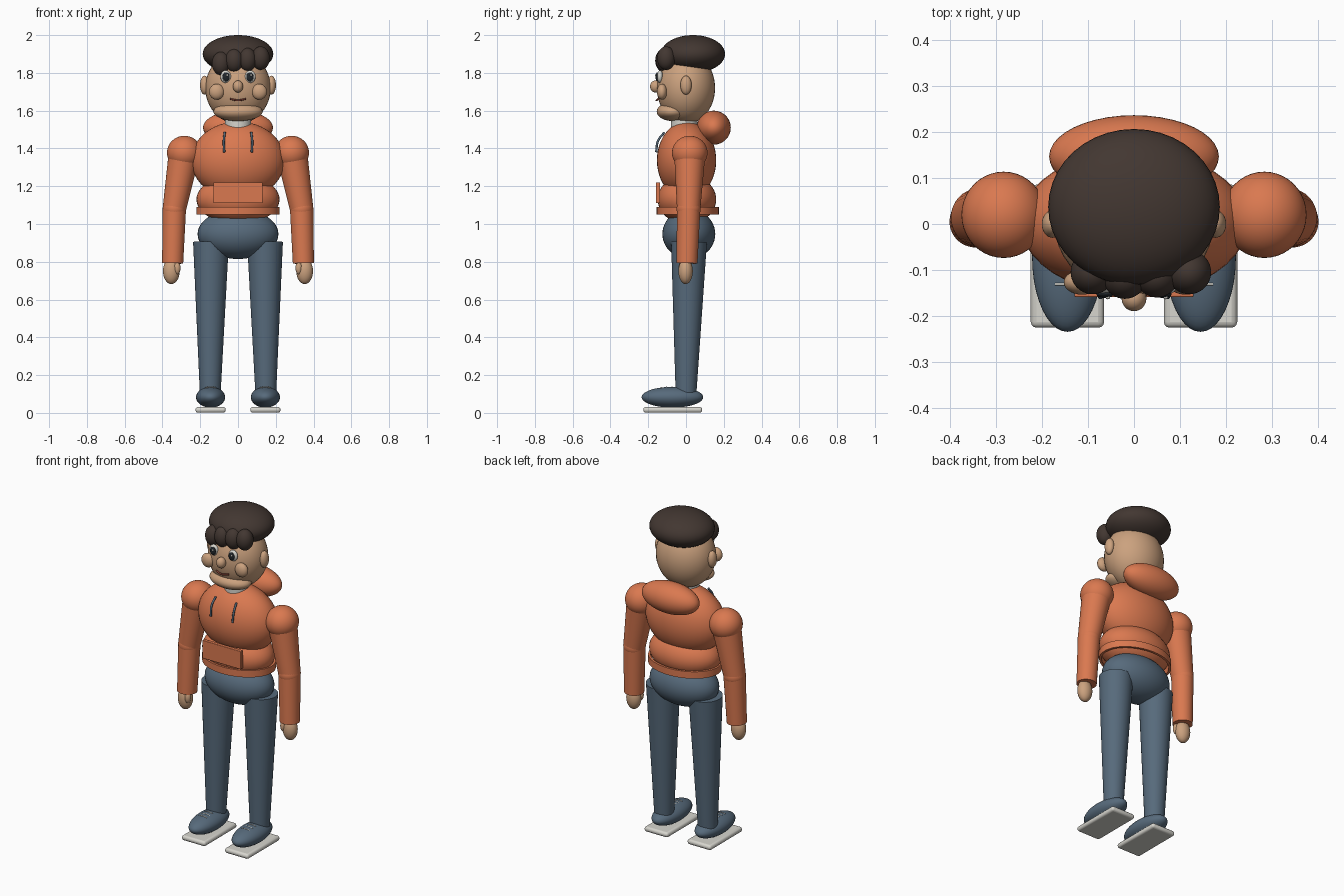
import bpy
import bmesh
from math import cos, sin, tau
from mathutils import Vector

cube = bpy.data.objects.get("Cube")
if cube:
    bpy.data.objects.remove(cube, do_unlink=True)


def material(name, rgb):
    m = bpy.data.materials.new(name)
    m.use_nodes = True
    color = (*rgb, 1)
    m.diffuse_color = color
    bsdf = next(n for n in m.node_tree.nodes if n.type == 'BSDF_PRINCIPLED')
    bsdf.inputs["Base Color"].default_value = color
    return m


SKIN = material("skin", (0.60, 0.36, 0.21))
HAIR = material("dark_brown_hair", (0.055, 0.038, 0.031))
ORANGE = material("orange_fleece", (0.70, 0.19, 0.08))
DENIM = material("slate_blue", (0.095, 0.145, 0.20))
PALE = material("pale_grey", (0.68, 0.67, 0.62))
DARK = material("near_black", (0.015, 0.02, 0.025))
LIP = material("lip_brown", (0.25, 0.06, 0.04))


def finish(name, bm, mat):
    me = bpy.data.meshes.new(name)
    bm.to_mesh(me)
    bm.free()
    ob = bpy.data.objects.new(name, me)
    bpy.context.collection.objects.link(ob)
    me.materials.append(mat)
    bpy.ops.object.select_all(action='DESELECT')
    ob.select_set(True)
    bpy.context.view_layer.objects.active = ob
    bpy.ops.object.shade_smooth_by_angle(angle=0.7)
    return ob


def ball(name, center, radii, mat):
    bm = bmesh.new()
    bmesh.ops.create_uvsphere(bm, u_segments=40, v_segments=24, radius=1)
    bmesh.ops.scale(bm, vec=radii, verts=bm.verts)
    bmesh.ops.translate(bm, vec=center, verts=bm.verts)
    return finish(name, bm, mat)


def limb(name, start, end, r1, r2, mat, segments=36):
    """Tapered cylinder between two points."""
    a, b = Vector(start), Vector(end)
    bm = bmesh.new()
    bmesh.ops.create_cone(bm, cap_ends=True, segments=segments,
                          radius1=r1, radius2=r2, depth=(b - a).length)
    turn = (b - a).to_track_quat('Z', 'Y').to_matrix()
    bmesh.ops.rotate(bm, cent=(0, 0, 0), matrix=turn, verts=bm.verts)
    bmesh.ops.translate(bm, vec=(a + b) / 2, verts=bm.verts)
    return finish(name, bm, mat)


def block(name, center, size, mat, bevel):
    bm = bmesh.new()
    bmesh.ops.create_cube(bm, size=1)
    bmesh.ops.scale(bm, vec=size, verts=bm.verts)
    bmesh.ops.translate(bm, vec=center, verts=bm.verts)
    ob = finish(name, bm, mat)
    mod = ob.modifiers.new("Bevel", 'BEVEL')
    mod.width = bevel
    mod.segments = 3
    return ob


def band(name, center, rx, ry, height, wall, mat, n=56):
    """Open elliptical ring with a thin wall."""
    bm = bmesh.new()
    cx, cy, cz = center
    rings = []
    for inset, dz in ((0, -1), (0, 1), (wall, 1), (wall, -1)):
        rings.append([bm.verts.new((cx + (rx - inset) * cos(tau * i / n),
                                    cy + (ry - inset) * sin(tau * i / n),
                                    cz + dz * height / 2)) for i in range(n)])
    for k in range(4):
        a, b = rings[k], rings[(k + 1) % 4]
        for i in range(n):
            j = (i + 1) % n
            bm.faces.new((a[i], a[j], b[j], b[i]))
    return finish(name, bm, mat)


def cord(name, points, radius, mat):
    cu = bpy.data.curves.new(name, 'CURVE')
    cu.dimensions = '3D'
    cu.bevel_depth = radius
    cu.bevel_resolution = 3
    cu.use_fill_caps = True
    sp = cu.splines.new('BEZIER')
    sp.bezier_points.add(len(points) - 1)
    for bp, p in zip(sp.bezier_points, points):
        bp.co = p
        bp.handle_left_type = bp.handle_right_type = 'AUTO'
    ob = bpy.data.objects.new(name, cu)
    bpy.context.collection.objects.link(ob)
    cu.materials.append(mat)
    return ob


# Head and face
ball("head", (0, 0, 1.72), (0.173, 0.154, 0.19), SKIN)
ball("jaw", (0, -0.07, 1.595), (0.13, 0.085, 0.05), SKIN)
ball("nose", (0, -0.162, 1.728), (0.027, 0.028, 0.032), SKIN)
cord("mouth", [(-0.042, -0.148, 1.662), (0, -0.156, 1.655), (0.042, -0.148, 1.662)], 0.005, LIP)
ball("hair_cap", (0, 0.037, 1.9), (0.187, 0.17, 0.1), HAIR)
for i, (x, y, z) in enumerate([(-0.09, -0.105, 1.85), (-0.02, -0.115, 1.865),
                               (0.05, -0.112, 1.87), (0.12, -0.105, 1.878)]):
    ball(f"fringe_curl_{i + 1}", (x, y, z), (0.048, 0.048, 0.062), HAIR)

# Hooded top
limb("collar", (0, -0.01, 1.48), (0, -0.01, 1.56), 0.07, 0.07, PALE)
ball("chest", (0, 0.003, 1.337), (0.248, 0.157, 0.205), ORANGE)
ball("waist", (0, 0.005, 1.13), (0.22, 0.155, 0.13), ORANGE)
band("hem", (0, 0.01, 1.07), 0.22, 0.165, 0.042, 0.014, ORANGE)
block("front_pocket", (0, -0.148, 1.165), (0.26, 0.022, 0.11), ORANGE, 0.003)
ball("hood", (0, 0.147, 1.51), (0.185, 0.09, 0.09), ORANGE)

# Hips
ball("hips", (0, 0.015, 0.947), (0.214, 0.14, 0.132), DENIM)

# Mirrored parts
for side, s in (("left", 1), ("right", -1)):
    ball(f"{side}_ear", (s * 0.177, 0, 1.735), (0.024, 0.03, 0.05), SKIN)
    ball(f"{side}_cheek", (s * 0.113, -0.127, 1.7), (0.04, 0.027, 0.042), SKIN)
    ball(f"{side}_eye_white", (s * 0.065, -0.138, 1.78), (0.028, 0.016, 0.033), PALE)
    ball(f"{side}_pupil", (s * 0.063, -0.152, 1.779), (0.019, 0.009, 0.024), DARK)
    ball(f"{side}_eye_glint", (s * 0.063 + 0.006, -0.16, 1.788), (0.005, 0.004, 0.006), PALE)
    cord(f"{side}_drawstring", [(s * 0.07, -0.115, 1.485), (s * 0.075, -0.148, 1.44),
                                (s * 0.073, -0.158, 1.38)], 0.006, DENIM)

    # Arm
    shoulder, elbow, wrist = (s * 0.284, 0.02, 1.377), (s * 0.337, 0.014, 1.08), (s * 0.346, 0.005, 0.792)
    ball(f"{side}_shoulder", shoulder, (0.092, 0.094, 0.09), ORANGE)
    limb(f"{side}_upper_sleeve", shoulder, elbow, 0.083, 0.062, ORANGE)
    ball(f"{side}_elbow", elbow, (0.062, 0.064, 0.062), ORANGE)
    limb(f"{side}_lower_sleeve", elbow, wrist, 0.062, 0.056, ORANGE)
    ball(f"{side}_hand", (s * 0.353, -0.002, 0.75), (0.044, 0.038, 0.068), SKIN)
    ball(f"{side}_thumb", (s * 0.322, -0.022, 0.767), (0.018, 0.018, 0.034), SKIN)

    # Leg and shoe
    limb(f"{side}_trouser_leg", (s * 0.147, 0.0, 0.1), (s * 0.143, 0.016, 0.905), 0.055, 0.095, DENIM)
    ball(f"{side}_shoe", (s * 0.145, -0.072, 0.083), (0.077, 0.163, 0.055), DENIM)
    block(f"{side}_sole", (s * 0.145, -0.07, 0.016), (0.16, 0.312, 0.03), PALE, 0.013)
    for k in range(3):
        y = -0.075 - 0.028 * k
        z = 0.138 - 0.002 * k
        cord(f"{side}_lace_{k + 1}", [(s * 0.145 - 0.027, y, z - 0.004), (s * 0.145, y, z),
                                      (s * 0.145 + 0.027, y, z - 0.004)], 0.003, PALE)
